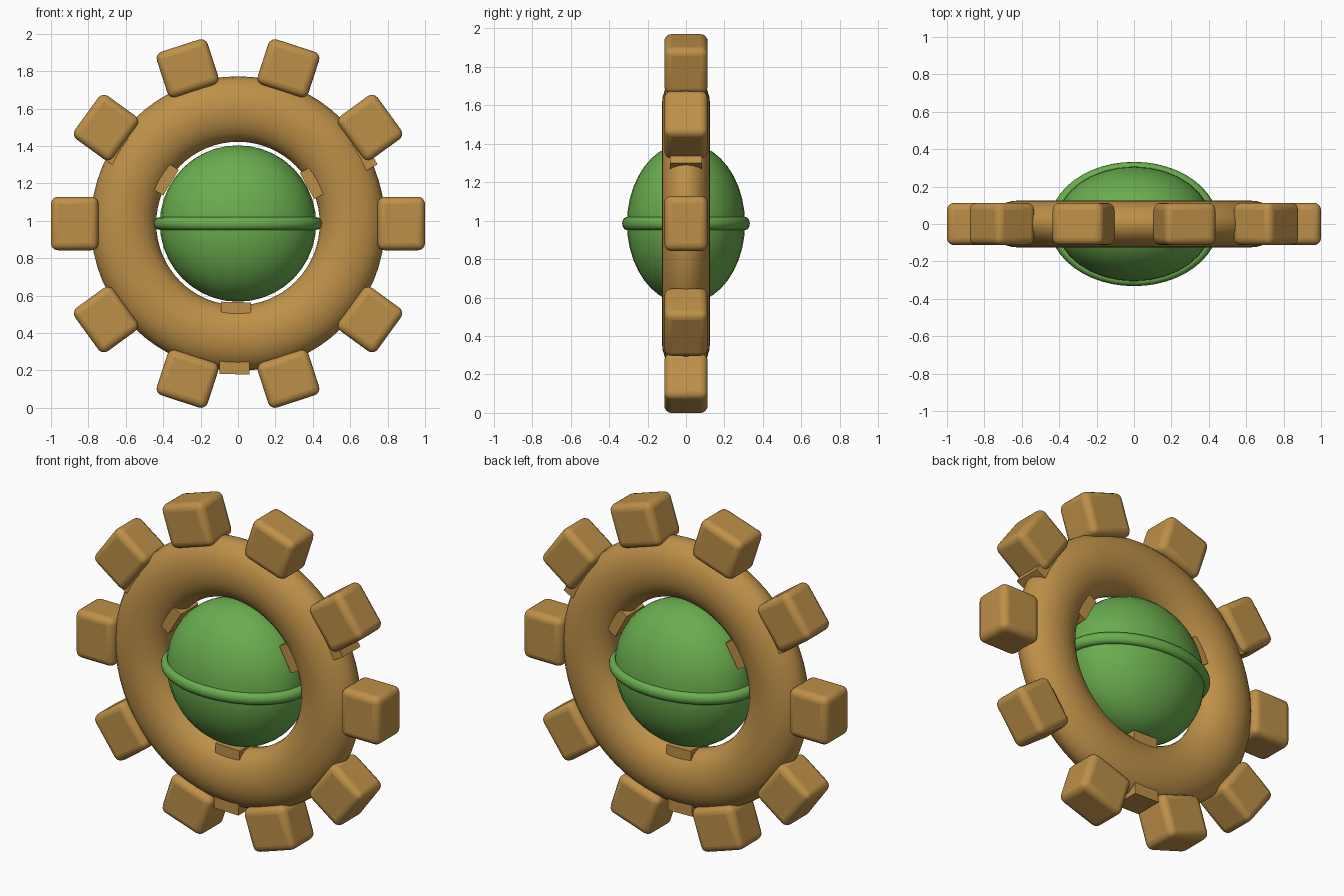
import bpy
from math import cos, sin, radians
from mathutils import Matrix, Vector

if "Cube" in bpy.data.objects:
    bpy.data.objects.remove(bpy.data.objects["Cube"], do_unlink=True)

CENTER = Vector((0, 0, 0.985))
FLATTEN = 0.735


def make_material(name, color):
    mat = bpy.data.materials.new(name)
    mat.use_nodes = True
    mat.diffuse_color = color
    mat.node_tree.nodes["Principled BSDF"].inputs["Base Color"].default_value = color
    return mat


wood = make_material("warm_wood", (0.515, 0.28, 0.065, 1))
green = make_material("leaf_green", (0.145, 0.42, 0.077, 1))


def finish(name, mat, transform, smooth=True):
    """Name the active object, bake its transform and colour it."""
    obj = bpy.context.object
    obj.name = name
    obj.data.transform(transform)
    obj.location = CENTER
    obj.data.materials.append(mat)
    if smooth:
        bpy.ops.object.shade_smooth_by_angle(angle=radians(40))
    return obj


def radial_block(name, angle, radius, size, smooth):
    """Block lying along a spoke of the wheel, in the xz plane."""
    bpy.ops.mesh.primitive_cube_add(size=1)
    a = radians(angle)
    place = (Matrix.Translation((radius * cos(a), 0, radius * sin(a)))
             @ Matrix.Rotation(-a, 4, "Y") @ Matrix.Diagonal((*size, 1)))
    return finish(name, wood, place, smooth)


# Wheel rim, slightly flattened front to back
bpy.ops.mesh.primitive_torus_add(major_radius=0.612, minor_radius=0.175,
                                 major_segments=64, minor_segments=24)
finish("wheel_rim", wood,
       Matrix.Diagonal((1, 0.72, 1, 1)) @ Matrix.Rotation(radians(90), 4, "X"))

# Rounded teeth
for i in range(10):
    tooth = radial_block(f"tooth_{i + 1}", 36 * i, 0.873, (0.254, 0.226, 0.286), False)
    bevel = tooth.modifiers.new("rounded_edges", "BEVEL")
    bevel.width = 0.038
    bevel.segments = 4
    bpy.ops.object.shade_smooth_by_angle(angle=radians(40))

# Pegs that pass through the rim and hold the ball
for i in range(3):
    radial_block(f"peg_{i + 1}", 28.6 + 120 * i, 0.613, (0.386, 0.166, 0.16), False)

# Ball and its waist band
squash = Matrix.Diagonal((1, FLATTEN, 1, 1))
bpy.ops.mesh.primitive_uv_sphere_add(segments=32, ring_count=20, radius=0.418)
finish("ball", green, squash)
bpy.ops.mesh.primitive_torus_add(major_radius=0.418, minor_radius=0.034,
                                 major_segments=48, minor_segments=12)
finish("ball_band", green, squash)
